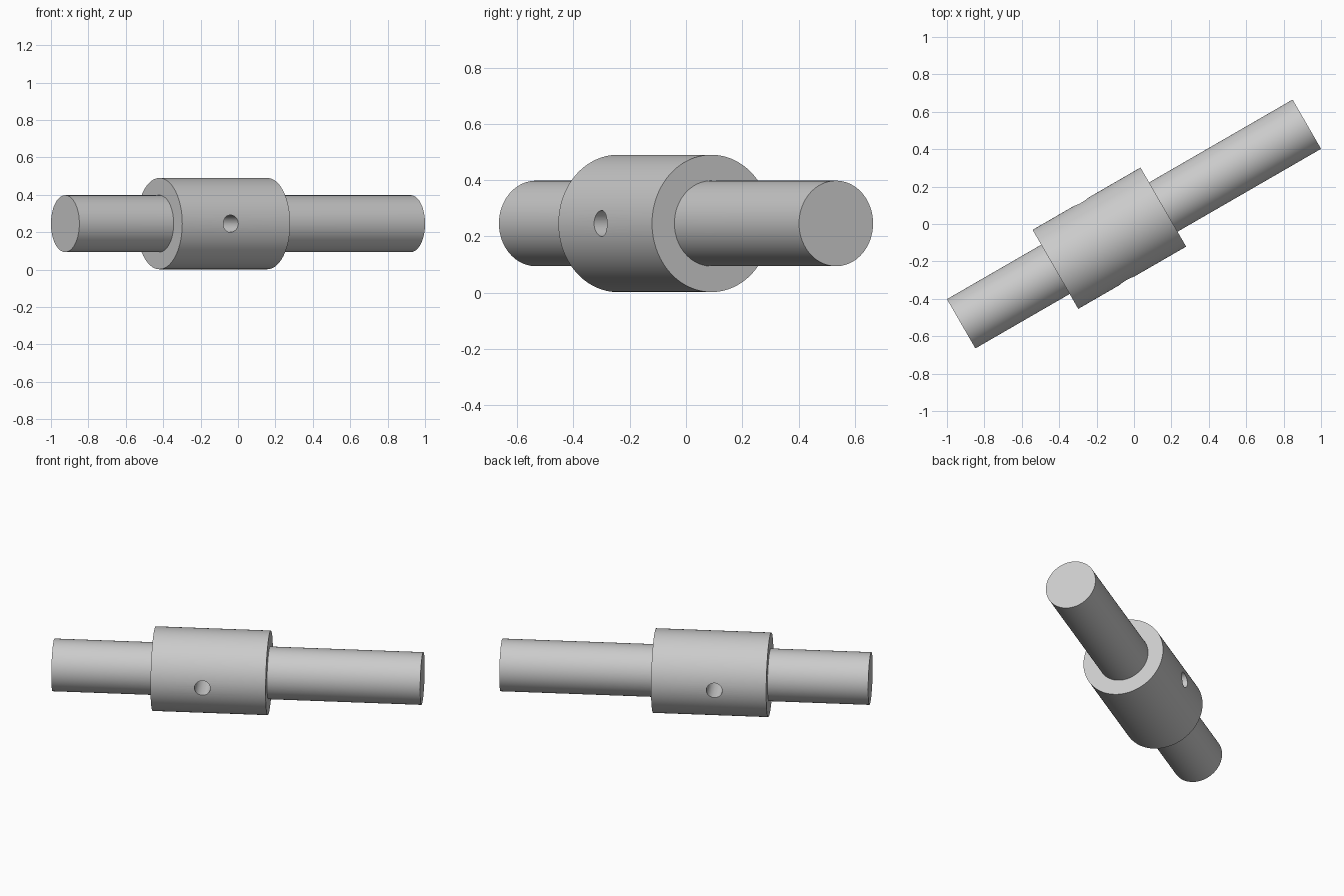
import bpy
import math
from mathutils import Matrix

cube = bpy.data.objects.get("Cube")
if cube:
    bpy.data.objects.remove(cube, do_unlink=True)

CENTRE_Z = 0.246
SHAFT_R, SHAFT_LEN = 0.152, 2.134
SLEEVE_R, SLEEVE_LEN, SLEEVE_POS = 0.244, 0.666, -0.152
HOLE_R, HOLE_POS = 0.046, -0.185

# Frame whose x axis runs along the turned shaft
frame = Matrix.Translation((0, 0, CENTRE_Z)) @ Matrix.Rotation(math.radians(30), 4, "Z")
ALONG = Matrix.Rotation(math.radians(90), 4, "Y")
ACROSS = Matrix.Rotation(math.radians(90), 4, "X")

steel = bpy.data.materials.new("grey steel")
steel.use_nodes = True
colour = (0.6, 0.6, 0.6, 1)
steel.diffuse_color = colour
steel.node_tree.nodes["Principled BSDF"].inputs["Base Color"].default_value = colour


def cylinder(name, radius, length, position, turn, sides=128):
    bpy.ops.mesh.primitive_cylinder_add(vertices=sides, radius=radius, depth=length)
    obj = bpy.context.object
    obj.name = name
    obj.data.transform(frame @ Matrix.Translation((position, 0, 0)) @ turn)
    obj.data.materials.append(steel)
    return obj


def cut(obj, cutter):
    bpy.ops.object.select_all(action="DESELECT")
    obj.select_set(True)
    bpy.context.view_layer.objects.active = obj
    mod = obj.modifiers.new("cut", "BOOLEAN")
    mod.operation = "DIFFERENCE"
    mod.solver = "EXACT"
    mod.object = cutter
    bpy.ops.object.modifier_apply(modifier=mod.name)


# Shaft and the sleeve around it
shaft = cylinder("shaft", SHAFT_R, SHAFT_LEN, 0, ALONG)
sleeve = cylinder("sleeve", SLEEVE_R, SLEEVE_LEN, SLEEVE_POS, ALONG)

# Bore of the sleeve, then the cross pin hole through both parts
bore = cylinder("bore_cutter", SHAFT_R, 1.5, SLEEVE_POS, ALONG)
pin = cylinder("pin_hole_cutter", HOLE_R, 1, HOLE_POS, ACROSS, 48)
cut(sleeve, bore)
cut(sleeve, pin)
cut(shaft, pin)
for helper in (bore, pin):
    bpy.data.objects.remove(helper, do_unlink=True)

# Smooth round walls with crisp rims
for obj in (shaft, sleeve):
    bpy.ops.object.select_all(action="DESELECT")
    obj.select_set(True)
    bpy.context.view_layer.objects.active = obj
    bpy.ops.object.shade_smooth_by_angle(angle=math.radians(30))
